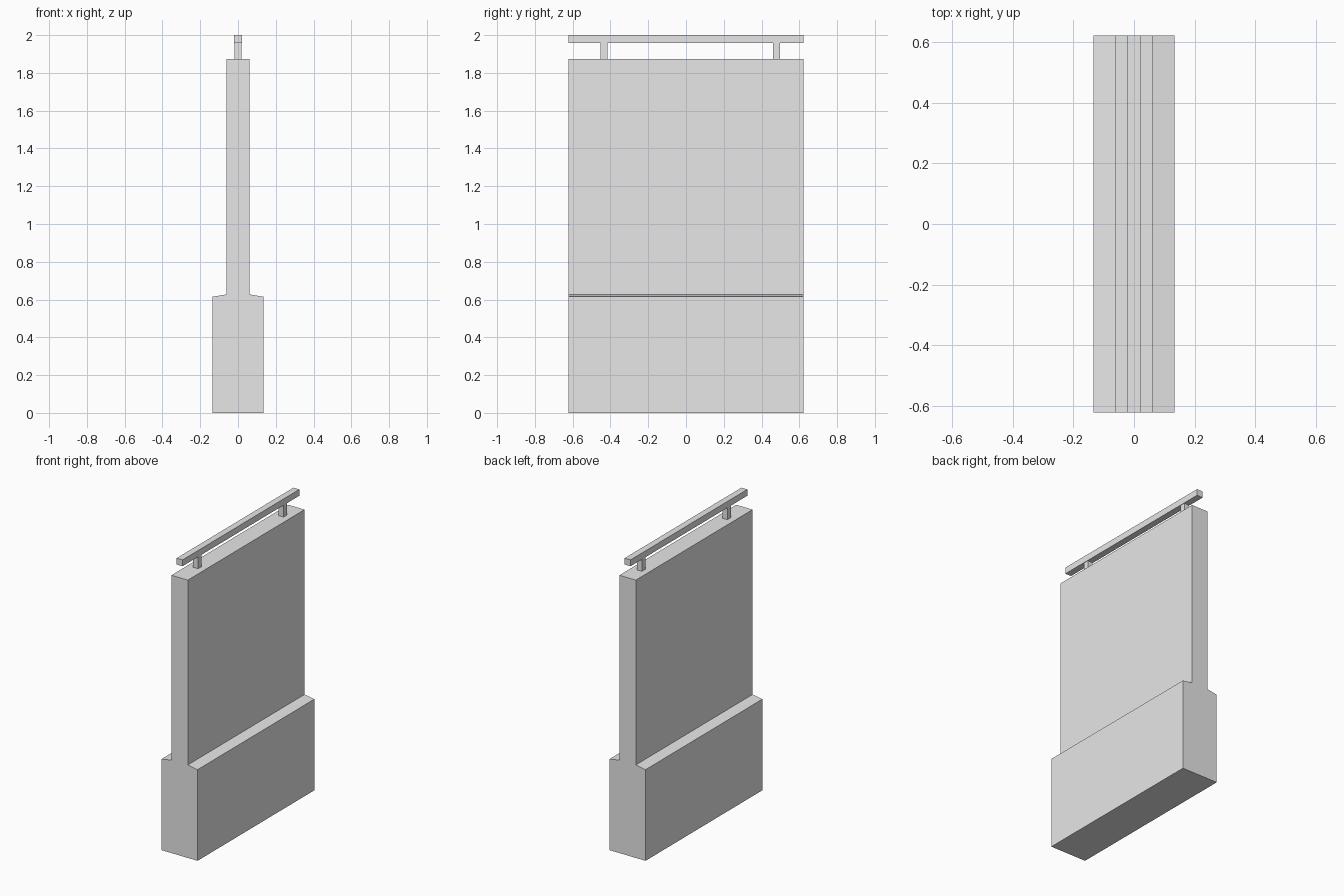
import bpy
import bmesh

cube = bpy.data.objects.get("Cube")
if cube:
    bpy.data.objects.remove(cube, do_unlink=True)

HALF_LENGTH = 0.6225

# Single plain grey finish
grey = bpy.data.materials.new("light grey")
grey.use_nodes = True
grey.diffuse_color = (0.8, 0.8, 0.8, 1)
grey.node_tree.nodes["Principled BSDF"].inputs["Base Color"].default_value = (0.8, 0.8, 0.8, 1)


def extrude_profile(name, half_profile, y0, y1):
    """Mirror an (x, z) half profile across x = 0 and extrude it along y."""
    outline = half_profile + [(-x, z) for x, z in reversed(half_profile)]
    bm = bmesh.new()
    face = bm.faces.new([bm.verts.new((x, y0, z)) for x, z in outline])
    result = bmesh.ops.extrude_face_region(bm, geom=[face])
    moved = [v for v in result["geom"] if isinstance(v, bmesh.types.BMVert)]
    bmesh.ops.translate(bm, verts=moved, vec=(0, y1 - y0, 0))
    bmesh.ops.recalc_face_normals(bm, faces=bm.faces)
    mesh = bpy.data.meshes.new(name)
    bm.to_mesh(mesh)
    bm.free()
    mesh.materials.append(grey)
    obj = bpy.data.objects.new(name, mesh)
    bpy.context.collection.objects.link(obj)
    return obj


# Wide base with sloped shoulders, rising into the thin wall
extrude_profile("wall_with_base",
                [(0.134, 0), (0.134, 0.615), (0.061, 0.627), (0.061, 1.874)],
                -HALF_LENGTH, HALF_LENGTH)

# Handrail along the top
extrude_profile("top_rail", [(0.022, 1.957), (0.022, 2.0)], -HALF_LENGTH, HALF_LENGTH)

# Two short square posts carrying the rail
POST = 0.0185
for name, y in (("front_post", -0.433), ("back_post", 0.479)):
    extrude_profile(name, [(POST, 1.874), (POST, 1.957)], y - POST, y + POST)
